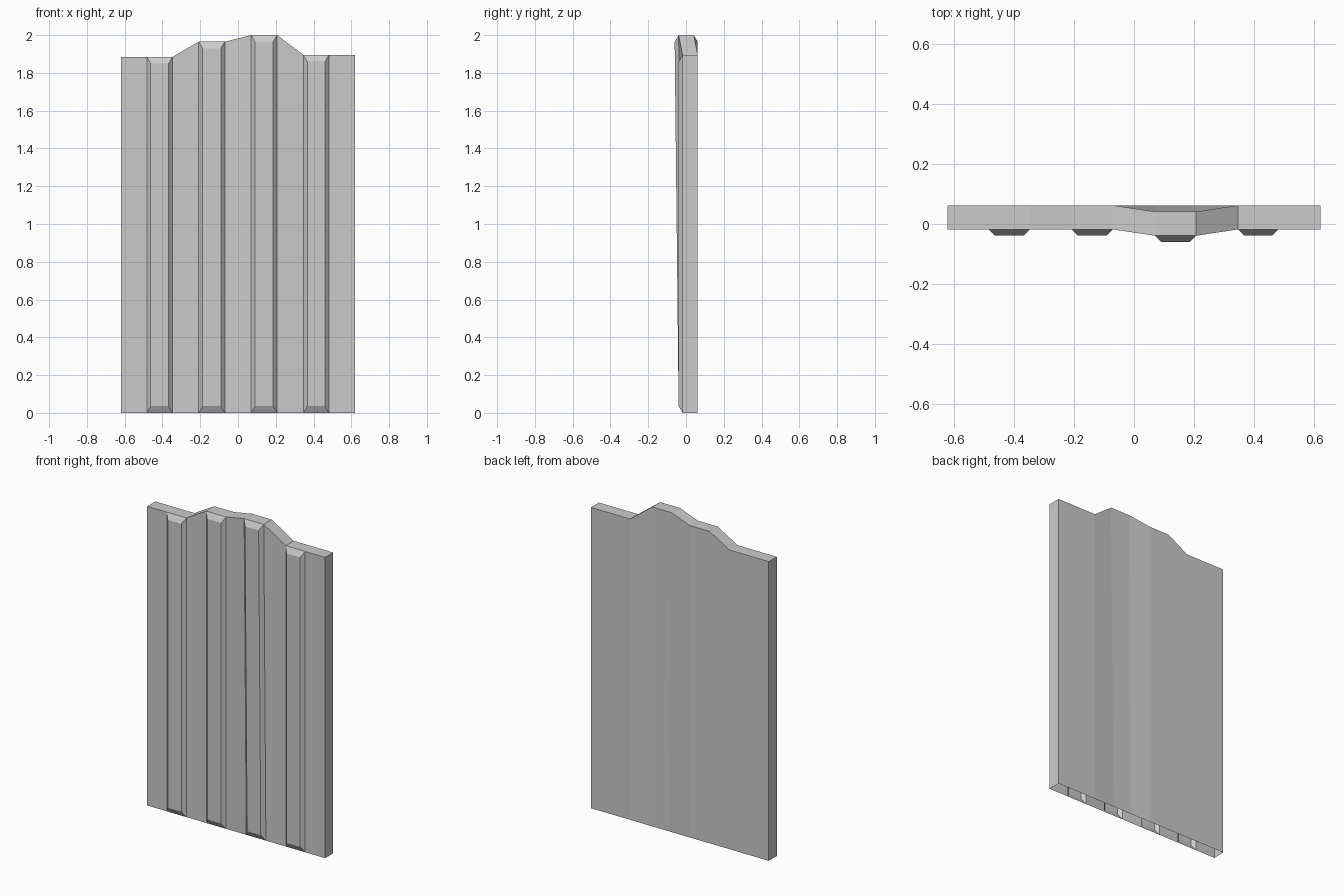
import bpy, bmesh

if "Cube" in bpy.data.objects:
    bpy.data.objects.remove(bpy.data.objects["Cube"])

# Column profile: x position, top height, forward lean at the top
columns = [(-0.62, 1.885, 0), (-0.483, 1.885, 0), (-0.347, 1.885, 0),
           (-0.208, 1.965, 0), (-0.07, 1.965, 0), (0.07, 2.0, -0.021),
           (0.207, 2.0, -0.021), (0.346, 1.895, 0), (0.481, 1.895, 0),
           (0.62, 1.895, 0)]
FRONT, BACK = -0.018, 0.062
RIDGE_DEPTH, INSET_X, INSET_Z = 0.021, 0.021, 0.036

bm = bmesh.new()


def column_verts(y):
    """Bottom and top vertices of every column on one side of the panel."""
    return [(bm.verts.new((x, y, 0)), bm.verts.new((x, y + lean, top)))
            for x, top, lean in columns]


def ridge(corners):
    """Raised bevelled rib over a strip given as bl, br, tr, tl."""
    signs = [(1, 1), (-1, 1), (-1, -1), (1, -1)]
    inner = [bm.verts.new((v.co.x + sx * INSET_X, v.co.y - RIDGE_DEPTH,
                           v.co.z + sz * INSET_Z))
             for v, (sx, sz) in zip(corners, signs)]
    for i in range(4):
        j = (i + 1) % 4
        bm.faces.new((corners[i], corners[j], inner[j], inner[i]))
    bm.faces.new(inner)


front = column_verts(FRONT)
back = column_verts(BACK)

# Front strips (every second one carries a rib), back strips and top edge
for i in range(len(columns) - 1):
    (fbl, ftl), (fbr, ftr) = front[i], front[i + 1]
    (bbl, btl), (bbr, btr) = back[i], back[i + 1]
    if i % 2:
        ridge([fbl, fbr, ftr, ftl])
    else:
        bm.faces.new((fbl, fbr, ftr, ftl))
    bm.faces.new((bbr, bbl, btl, btr))
    bm.faces.new((ftl, ftr, btr, btl))

# End caps; the underside stays open
bm.faces.new((back[0][0], front[0][0], front[0][1], back[0][1]))
bm.faces.new((front[-1][0], back[-1][0], back[-1][1], front[-1][1]))

mesh = bpy.data.meshes.new("ribbed_panel")
bm.to_mesh(mesh)
bm.free()
bpy.context.collection.objects.link(bpy.data.objects.new("ribbed_panel", mesh))
